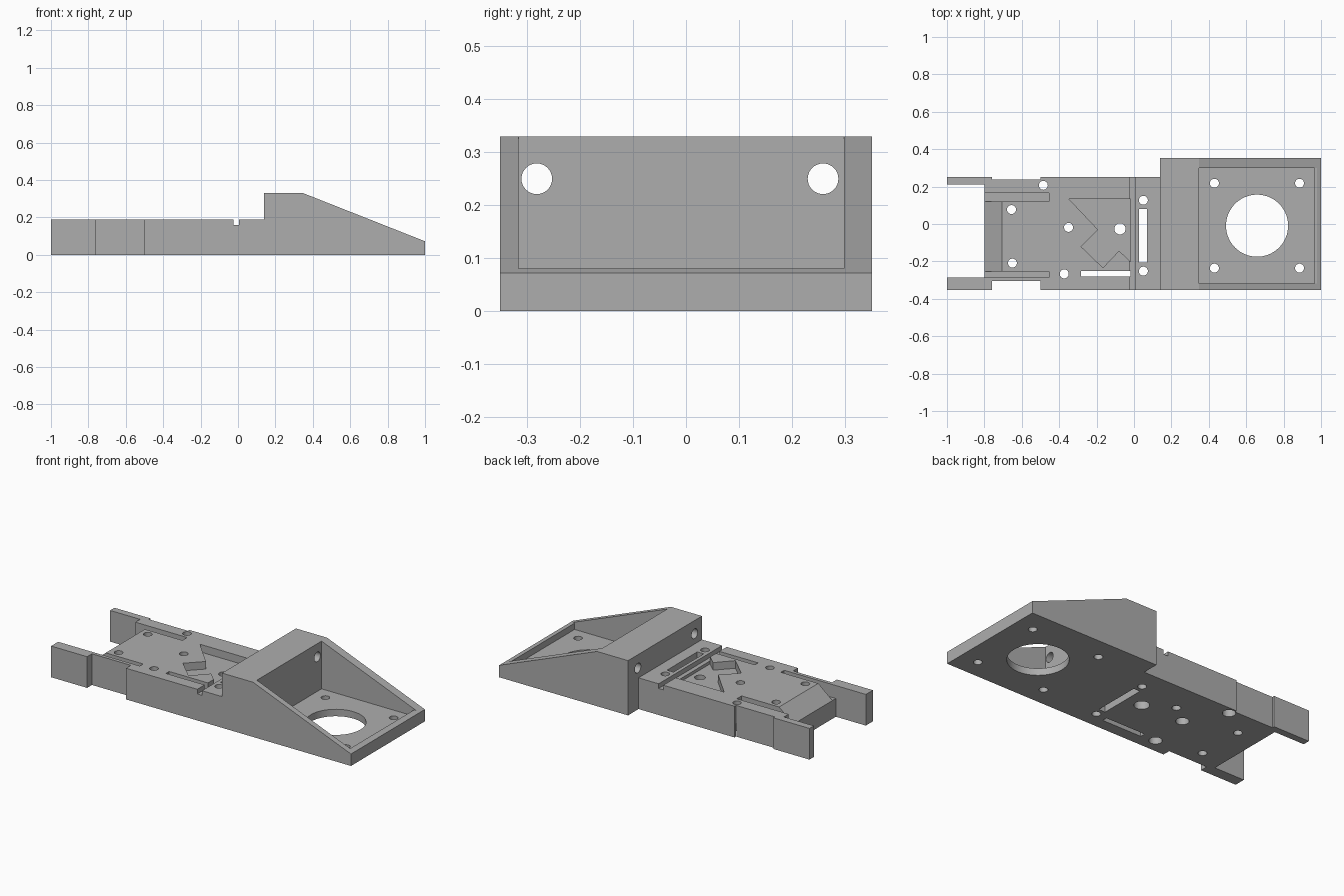
import bpy, bmesh, math
from mathutils import Matrix, Vector

if "Cube" in bpy.data.objects:
    bpy.data.objects.remove(bpy.data.objects["Cube"], do_unlink=True)

# Single plain grey material
grey = bpy.data.materials.new("matte_grey")
grey.use_nodes = True
colour = (0.42, 0.42, 0.42, 1)
grey.diffuse_color = colour
grey.node_tree.nodes["Principled BSDF"].inputs["Base Color"].default_value = colour


def make_object(name, bm):
    bmesh.ops.recalc_face_normals(bm, faces=bm.faces)
    mesh = bpy.data.meshes.new(name)
    bm.to_mesh(mesh)
    bm.free()
    mesh.materials.append(grey)
    obj = bpy.data.objects.new(name, mesh)
    bpy.context.collection.objects.link(obj)
    return obj


def prism(name, points, low, high, axis="z"):
    """Extrude a flat outline: an xy outline along z, or an xz outline along y."""
    bm = bmesh.new()
    place = (lambda a, b: (a, b, low)) if axis == "z" else (lambda a, b: (a, low, b))
    face = bm.faces.new([bm.verts.new(place(a, b)) for a, b in points])
    new = bmesh.ops.extrude_face_region(bm, geom=[face])["geom"]
    step = Vector((0, 0, high - low)) if axis == "z" else Vector((0, high - low, 0))
    bmesh.ops.translate(bm, verts=[g for g in new if isinstance(g, bmesh.types.BMVert)], vec=step)
    return make_object(name, bm)


def box(name, x0, x1, y0, y1, z0, z1):
    return prism(name, [(x0, y0), (x1, y0), (x1, y1), (x0, y1)], z0, z1)


def cylinder(name, centre, radius, length, axis="z", sides=32):
    bm = bmesh.new()
    turn = Matrix.Rotation(math.pi / 2, 4, "Y") if axis == "x" else Matrix()
    bmesh.ops.create_cone(bm, cap_ends=True, segments=sides, radius1=radius, radius2=radius,
                          depth=length, matrix=Matrix.Translation(centre) @ turn)
    return make_object(name, bm)


def cut(target, cutter):
    cutter.hide_render = True
    mod = target.modifiers.new("cut", "BOOLEAN")
    mod.operation = "DIFFERENCE"
    mod.solver = "EXACT"
    mod.object = cutter
    bpy.context.view_layer.objects.active = target
    bpy.ops.object.modifier_apply(modifier=mod.name)
    bpy.data.objects.remove(cutter, do_unlink=True)


DECK, TOP, HALF = 0.188, 0.33, 0.352
FLOOR, LIP, RAMP = 0.042, 0.08, 0.11

# Plan outline: two end arms, stepped deck and wide block
chassis = prism("chassis", [
    (-1, -HALF), (-.76, -HALF), (-.76, -.306), (-.5, -.306), (-.5, -HALF), (1, -HALF),
    (1, HALF), (.14, HALF), (.14, .252), (-.5, .252), (-.5, .238), (-.76, .238),
    (-.76, .252), (-1, .252), (-1, .21), (-.8, .21), (-.8, -.285), (-1, -.285)], 0, TOP)

# Lower the deck and slope the block
cut(chassis, box("deck_cut", -2, .14, -1, 1, DECK, 1))
slope = (TOP - .072) / (1 - .347)
cut(chassis, prism("slope_cut", [(.347, TOP), (1.2, .072 - slope * .2), (1.2, 1), (.347, 1)],
                   -1, 1, "y"))

# Block tray with a low lip
cut(chassis, prism("tray_cut", [(.348, FLOOR), (.965, FLOOR), (.965, LIP), (1.1, LIP),
                                (1.1, 1), (.348, 1)], -.317, .299, "y"))

# End slots, ramp between them, and the groove across the deck
for y0, y1 in [(-.285, -.253), (.12, .165)]:
    cut(chassis, box("end_slot_cut", -.9, -.455, y0, y1, RAMP, .3))
cut(chassis, prism("ramp_cut", [(-.705, DECK), (-.8, RAMP), (-.9, RAMP - .08), (-.9, .3),
                                (-.705, .3)], -.263, .13, "y"))
cut(chassis, box("groove_cut", -.025, .006, -1, 1, .16, .3))

# Zigzag pocket
cut(chassis, prism("pocket_cut", [
    (-.348, .134), (-.193, -.03), (-.283, -.121), (-.166, -.234), (-.08, -.143),
    (-.02, -.2), (-.02, .134)], .142, .3))

# Through slots
cut(chassis, box("cross_slot_cut", .027, .07, -.207, .081, -1, .3))
cut(chassis, box("long_slot_cut", -.283, -.02, -.282, -.251, -1, .3))

# Plain screw holes in deck and tray
for x, y in [(-.655, .077), (-.65, -.209), (.05, .127), (.05, -.252),
             (.43, .218), (.885, .218), (.43, -.236), (.885, -.236)]:
    cut(chassis, cylinder("screw_hole_cut", (x, y, .1), .024, .4))

# Counterbored holes, wider underneath
for x, y, r in [(-.485, .207), (-.35, -.018), (-.373, -.267)] and [
        (-.485, .207, .024), (-.35, -.018, .024), (-.373, -.267, .024), (-.075, -.026, .03)]:
    cut(chassis, cylinder("bolt_hole_cut", (x, y, .1), r, .4))
    cut(chassis, cylinder("counterbore_cut", (x, y, 0), r + .012, .16))

# Blind hole underneath, large tray opening, and holes along the block wall
cut(chassis, cylinder("blind_hole_cut", (-.235, .07, 0), .024, .2))
cut(chassis, cylinder("tray_opening_cut", (.658, -.009, 0), .166, .4, sides=64))
for y in (-.282, .259):
    cut(chassis, cylinder("wall_hole_cut", (.25, y, .25), .029, .4, "x"))

bpy.ops.object.select_all(action="DESELECT")
chassis.select_set(True)
bpy.context.view_layer.objects.active = chassis
bpy.ops.object.shade_smooth_by_angle(angle=math.radians(20))
